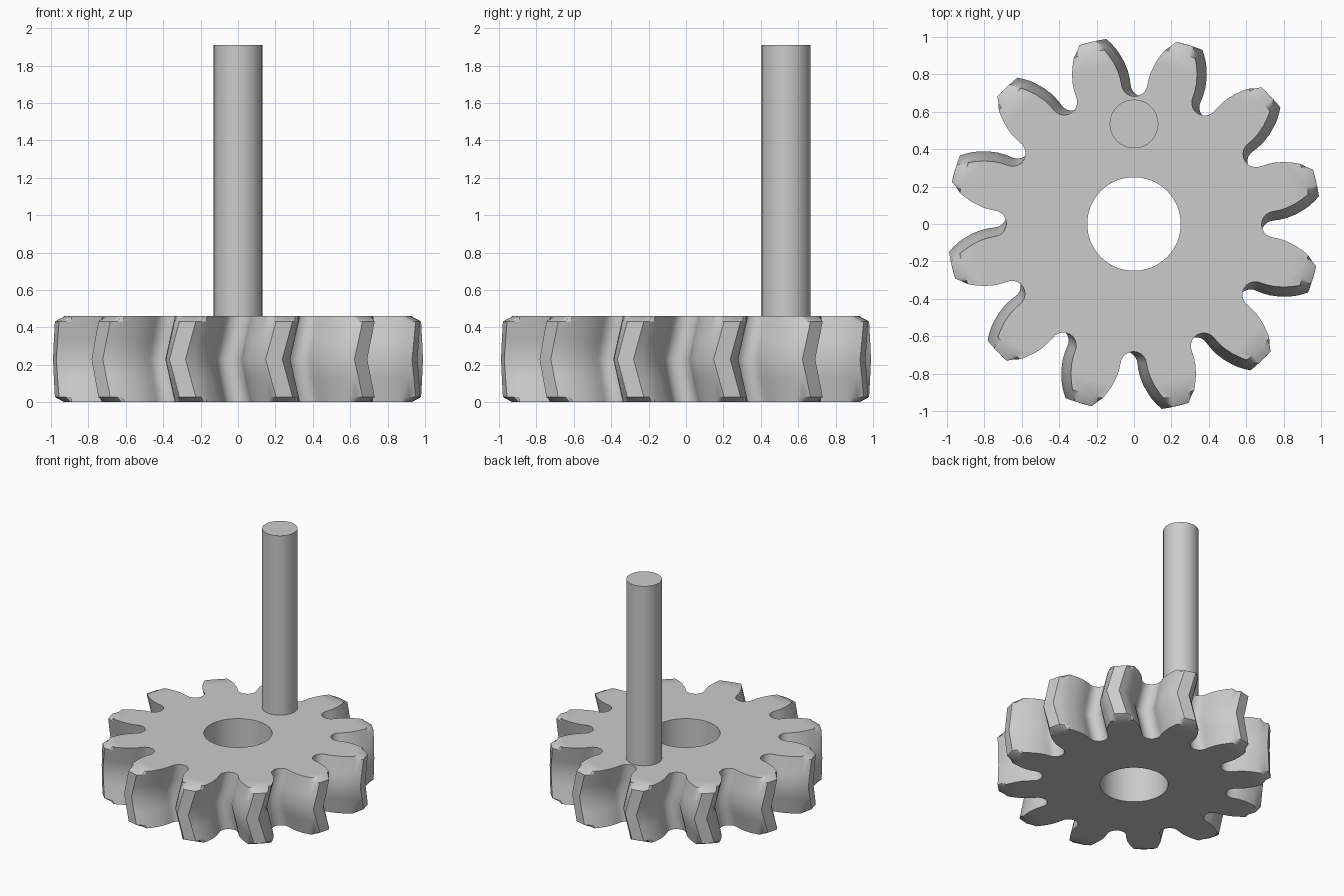
import bpy
import bmesh
from math import sin, cos, radians, atan2, hypot, pi

default_cube = bpy.data.objects.get("Cube")
if default_cube:
    bpy.data.objects.remove(default_cube)

TEETH = 12
PITCH = 360 / TEETH
HEIGHT = 0.46
TWIST = 3.7          # degrees of herringbone sweep at mid height
TOP_CENTRE = 14.8    # tooth direction on the end faces
BORE = 0.25
# half width of a tooth in degrees at increasing radii
FLANK = [(0.78, 9.4), (0.82, 8.8), (0.87, 7.6), (0.92, 6.0),
         (0.945, 5.1), (0.97, 4.0), (1.0, 2.6)]

grey = bpy.data.materials.new("plain grey")
grey.use_nodes = True
grey.diffuse_color = (0.6, 0.6, 0.6, 1)
grey.node_tree.nodes["Principled BSDF"].inputs["Base Color"].default_value = (0.6, 0.6, 0.6, 1)


def finish(bm, name):
    """Turn a bmesh into a smooth-by-angle grey object."""
    bmesh.ops.recalc_face_normals(bm, faces=bm.faces)
    mesh = bpy.data.meshes.new(name)
    bm.to_mesh(mesh)
    bm.free()
    mesh.materials.append(grey)
    obj = bpy.data.objects.new(name, mesh)
    bpy.context.collection.objects.link(obj)
    bpy.ops.object.select_all(action='DESELECT')
    obj.select_set(True)
    bpy.context.view_layer.objects.active = obj
    bpy.ops.object.shade_smooth_by_angle(angle=radians(28))
    return obj


def tooth_profile():
    """One rounded root followed by one tooth, as (radius, degrees)."""
    points = []
    for step in range(-5, 6):
        t = radians(step * 17)
        x, y = 0.752 - 0.07 * cos(t), 0.07 * sin(t)
        points.append((hypot(x, y), atan2(y, x) * 180 / pi - PITCH / 2))
    points += [(r, -half) for r, half in FLANK]
    points += [(r, half) for r, half in reversed(FLANK)]
    return points


def add_ring(bm, polar, z):
    return [bm.verts.new((r * cos(radians(a)), r * sin(radians(a)), z)) for r, a in polar]


def bridge(bm, low, high):
    for i in range(len(low)):
        j = (i + 1) % len(low)
        bm.faces.new((low[i], low[j], high[j], high[i]))


def cap(bm, outer, inner):
    edges = []
    for ring in (outer, inner):
        edges += [bm.edges.get((ring[i - 1], ring[i])) for i in range(len(ring))]
    bmesh.ops.triangle_fill(bm, use_beauty=True, edges=edges)


# Herringbone gear: twisted layers, with the tooth tips chamfered at both ends
bm = bmesh.new()
profile = tooth_profile()
mid = HEIGHT / 2
layers = []
for z in (0, 0.028, 0.13, mid, HEIGHT - 0.13, HEIGHT - 0.028, HEIGHT):
    limit = 0.945 if z in (0, HEIGHT) else 1.0
    centre = TOP_CENTRE - TWIST * (1 - abs(z - mid) / mid)
    polar = [(min(r, limit), a + centre + PITCH * n)
             for n in range(TEETH) for r, a in profile]
    layers.append(add_ring(bm, polar, z))
for low, high in zip(layers, layers[1:]):
    bridge(bm, low, high)

# Centre bore and flat end faces
circle = [(BORE, 360 * i / 64) for i in range(64)]
bore_low, bore_high = add_ring(bm, circle, 0), add_ring(bm, circle, HEIGHT)
bridge(bm, bore_low, bore_high)
cap(bm, layers[0], bore_low)
cap(bm, layers[-1], bore_high)
finish(bm, "herringbone_gear")

# Upright crank handle set off centre
bm = bmesh.new()
bmesh.ops.create_cone(bm, cap_ends=True, segments=64, radius1=0.13, radius2=0.13, depth=1.47)
bmesh.ops.translate(bm, verts=bm.verts, vec=(0, 0.535, 1.91 - 1.47 / 2))
finish(bm, "crank_handle")
